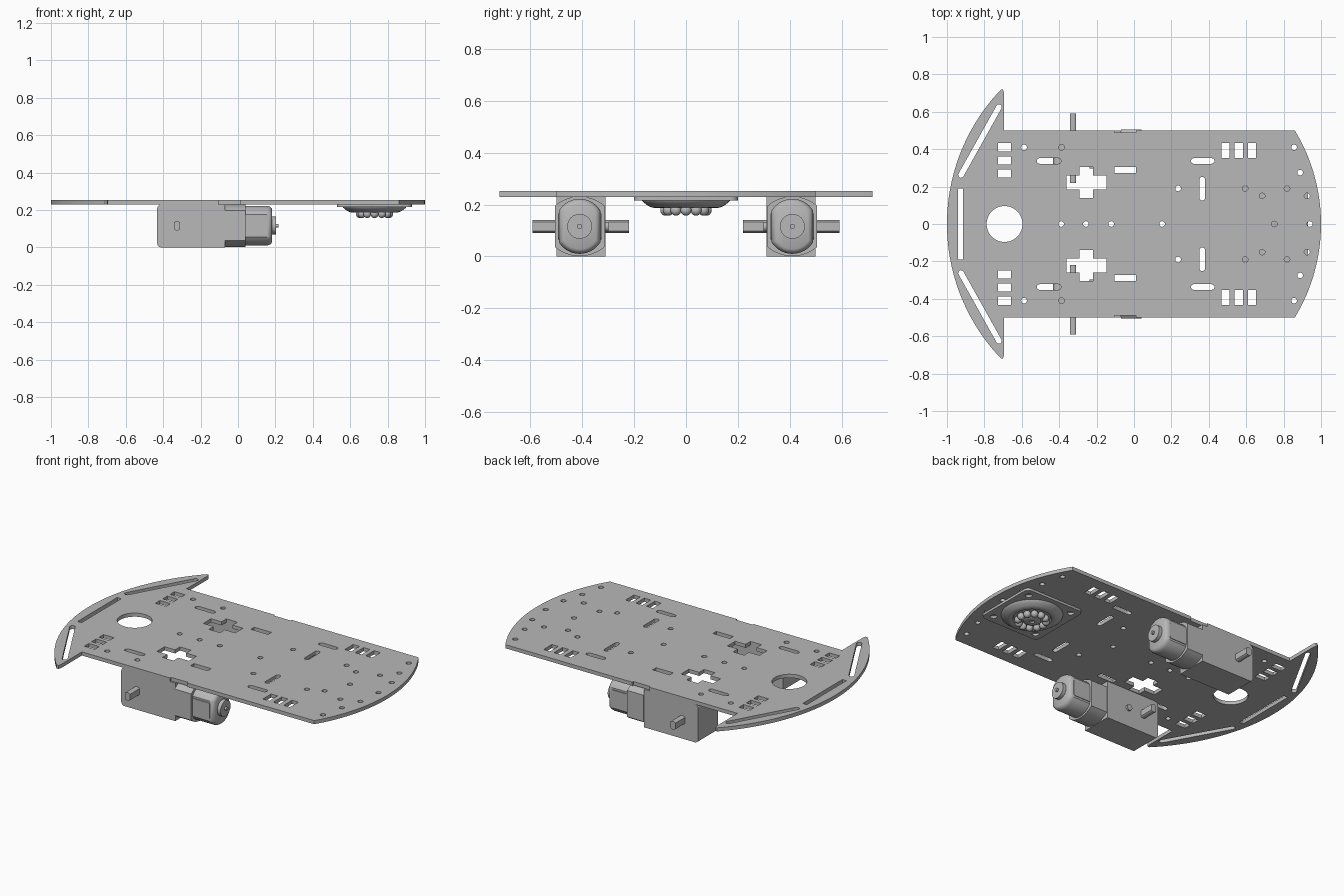
import bpy
import bmesh
from math import sin, cos, pi, atan2, asin, sqrt, hypot
from mathutils import Vector

if "Cube" in bpy.data.objects:
    bpy.data.objects.remove(bpy.data.objects["Cube"])

grey = bpy.data.materials.new("light grey")
grey.use_nodes = True
COLOUR = (0.48, 0.48, 0.48, 1)
grey.diffuse_color = COLOUR
grey.node_tree.nodes["Principled BSDF"].inputs["Base Color"].default_value = COLOUR


def finish(ob, angle=0.6):
    bpy.ops.object.select_all(action='DESELECT')
    ob.select_set(True)
    bpy.context.view_layer.objects.active = ob
    bpy.ops.object.shade_smooth_by_angle(angle=angle)


def mesh_object(name, bm, mirrored=False):
    bmesh.ops.recalc_face_normals(bm, faces=bm.faces)
    me = bpy.data.meshes.new(name)
    bm.to_mesh(me)
    bm.free()
    me.materials.append(grey)
    ob = bpy.data.objects.new(name, me)
    bpy.context.collection.objects.link(ob)
    finish(ob)
    if mirrored:
        mod = ob.modifiers.new("other side", 'MIRROR')
        mod.use_axis = (False, True, False)
        mod.use_mirror_merge = False
    return ob


def loft(name, rings, mirrored=False):
    """Skin matching rings of points and cap both ends."""
    bm = bmesh.new()
    loops = [[bm.verts.new(p) for p in ring] for ring in rings]
    n = len(loops[0])
    for a, b in zip(loops, loops[1:]):
        for i in range(n):
            j = (i + 1) % n
            bm.faces.new((a[i], a[j], b[j], b[i]))
    bm.faces.new(loops[0])
    bm.faces.new(loops[-1])
    return mesh_object(name, bm, mirrored)


def sheet(name, outlines, z0, z1):
    """Flat cut sheet: first outline is the rim, the others are holes."""
    cu = bpy.data.curves.new(name, 'CURVE')
    cu.dimensions = '2D'
    cu.fill_mode = 'BOTH'
    cu.extrude = (z1 - z0) / 2
    for pts in outlines:
        sp = cu.splines.new('POLY')
        sp.points.add(len(pts) - 1)
        for p, (x, y) in zip(sp.points, pts):
            p.co = (x, y, 0, 1)
        sp.use_cyclic_u = True
    temp = bpy.data.objects.new(name + "_outline", cu)
    bpy.context.collection.objects.link(temp)
    bpy.context.view_layer.update()
    me = bpy.data.meshes.new_from_object(temp.evaluated_get(bpy.context.evaluated_depsgraph_get()))
    bpy.data.objects.remove(temp)
    bm = bmesh.new()
    bm.from_mesh(me)
    bmesh.ops.remove_doubles(bm, verts=bm.verts, dist=0.0002)
    bmesh.ops.translate(bm, verts=bm.verts, vec=(0, 0, (z0 + z1) / 2))
    return mesh_object(name, bm)


def circle(x, y, r, n=24):
    return [(x + r * cos(2 * pi * i / n), y + r * sin(2 * pi * i / n)) for i in range(n)]


def rect(x, y, w, h):
    return [(x - w / 2, y - h / 2), (x + w / 2, y - h / 2), (x + w / 2, y + h / 2), (x - w / 2, y + h / 2)]


def slot(x0, y0, x1, y1, r=0.015, n=8):
    a = atan2(y1 - y0, x1 - x0)
    ends = []
    for x, y, start in ((x1, y1, a - pi / 2), (x0, y0, a + pi / 2)):
        ends += [(x + r * cos(start + pi * i / n), y + r * sin(start + pi * i / n)) for i in range(n + 1)]
    return ends


def rounded(x, y, w, h, r, n=6):
    pts = []
    for k, (sx, sy) in enumerate(((1, 1), (-1, 1), (-1, -1), (1, -1))):
        for i in range(n + 1):
            a = pi / 2 * (k + i / n)
            pts.append((x + sx * (w / 2 - r) + r * cos(a), y + sy * (h / 2 - r) + r * sin(a)))
    return pts


def flip(pts):
    return [(x, -y) for x, y in pts]


# Chassis plate: half of the rim, then mirrored
def bow(end, depth, half, y):
    r = (half * half + depth * depth) / (2 * depth)
    return end - r + sqrt(r * r - y * y)


half_rim = [(bow(1, 0.14, 0.5, 0.5 * i / 12), 0.5 * i / 12) for i in range(13)]
half_rim += [(0.01, 0.5), (0.01, 0.49), (-0.105, 0.49), (-0.105, 0.5), (-0.695, 0.5), (-0.695, 0.7), (-0.7, 0.718), (-0.712, 0.718)]
half_rim += [(-bow(1, 0.28, 0.71, 0.7 * i / 20), 0.7 * i / 20) for i in range(20, -1, -1)]
rim = half_rim + flip(half_rim)[-2:0:-1]

# Openings repeated on both sides
cross = [(0.107, 0.037), (0.037, 0.037), (0.037, 0.083)]
cross += [(-x, y) for x, y in cross[::-1]]
cross += [(-x, -y) for x, y in cross]
cuts = [[(x - 0.255, y + 0.222) for x, y in cross],
        slot(-0.925, 0.262, -0.722, 0.625),
        slot(-0.505, 0.337, -0.405, 0.337), slot(0.32, 0.337, 0.415, 0.337),
        slot(0.365, 0.14, 0.365, 0.237), rect(-0.047, 0.288, 0.115, 0.033)]
cuts += [rect(-0.692, 0.27 + 0.07 * i, 0.07, 0.044) for i in range(3)]
cuts += [rect(0.49 + 0.07 * i, 0.392, 0.043, 0.08) for i in range(3)]
for x, y in ((-0.588, 0.41), (-0.387, 0.41), (0.856, 0.41), (0.888, 0.275), (0.236, 0.19),
             (0.594, 0.19), (0.818, 0.19), (0.685, 0.15), (0.925, 0.15)):
    cuts.append(circle(x, y, 0.015))
cuts += [flip(c) for c in cuts]
# Openings on the centre line
cuts += [circle(-0.692, 0, 0.096, 48), rect(-0.928, 0, 0.027, 0.38)]
cuts += [circle(x, 0, 0.015) for x in (-0.39, -0.257, -0.122, 0.15, 0.75, 0.94)]
sheet("chassis_plate", [rim] + cuts, 0.23, 0.252)

# Gearboxes, with softened rear corners
box = [(-0.07, 0), (-0.07, 0.23)]
box += [(-0.41 - 0.022 * sin(a), 0.208 + 0.022 * cos(a)) for a in [pi / 12 * i for i in range(7)]]
box += [(x, 0.23 - z) for x, z in box[:1:-1]]
loft("gearbox", [[(x, y, z) for x, z in box] for y in (0.31, 0.5)], True)


# Arched motor sections: flat sides with bowed top and bottom
def arch(x, width, height, rise, y=0.41, z=0.116, n=14):
    half = width / 2
    r = (half * half + rise * rise) / (2 * rise)
    top = []
    for i in range(n + 1):
        a = asin(half / r) * (1 - 2 * i / n)
        top.append((r * sin(a), height / 2 - r + r * cos(a)))
    return [(x, y + u, z + v) for u, v in top] + [(x, y - u, z - v) for u, v in top]


loft("motor_collar", [arch(-0.07, 0.19, 0.23, 0.035), arch(0.04, 0.19, 0.23, 0.035)], True)
loft("motor_can", [arch(0.03, 0.16, 0.212, 0.045), arch(0.155, 0.16, 0.212, 0.045),
                   arch(0.168, 0.154, 0.206, 0.043), arch(0.177, 0.142, 0.194, 0.04),
                   arch(0.182, 0.125, 0.176, 0.035)], True)
# Side clips along the cans
for name, y in (("outer_clip", 0.49), ("inner_clip", 0.33)):
    strip = rounded(0.09, 0.116, 0.13, 0.1, 0.01)
    loft(name, [[(x, y + d, z) for x, z in strip] for d in (-0.004, 0.004)], True)
# End bosses and shaft tips
for name, x0, x1, r in (("end_boss", 0.175, 0.204, 0.048), ("shaft_tip", 0.2, 0.216, 0.01)):
    loft(name, [[(x, 0.41 + u, 0.116 + v) for u, v in circle(0, 0, r)] for x in (x0, x1)], True)

# Flat-sided axles and locating pegs
axle = [(-0.326 + max(-0.017, min(0.017, u)), 0.115 + v) for u, v in circle(0, 0, 0.025)]
loft("wheel_axle", [[(x, y, z) for x, z in axle] for y in (0.22, 0.592)], True)
loft("locating_peg", [[(x, y, z) for x, z in circle(-0.22, 0.115, 0.018)] for y in (0.298, 0.32)], True)

# Ball caster: flange, turned cup and rollers
CX = 0.73
flange = [rounded(CX, 0, 0.4, 0.4, 0.03)]
flange += [circle(CX + sx * 0.15, sy * 0.15, 0.019) for sx in (-1, 1) for sy in (-1, 1)]
sheet("caster_flange", flange, 0.216, 0.23)
cup = [(0.172, 0.22), (0.168, 0.212), (0.157, 0.203), (0.142, 0.193), (0.13, 0.188), (0.115, 0.187),
       (0.107, 0.19), (0.102, 0.2), (0.05, 0.2), (0.05, 0.178), (0.04, 0.172), (0.014, 0.172), (0.014, 0.182)]
loft("caster_cup", [[(x, y, z) for x, y in circle(CX, 0, r, 40)] for r, z in cup])
bm = bmesh.new()
for i in range(12):
    a = 2 * pi * i / 12
    ball = bmesh.ops.create_uvsphere(bm, u_segments=16, v_segments=10, radius=0.021)
    bmesh.ops.translate(bm, verts=ball["verts"], vec=Vector((CX + 0.078 * cos(a), 0.078 * sin(a), 0.178)))
mesh_object("caster_balls", bm)
